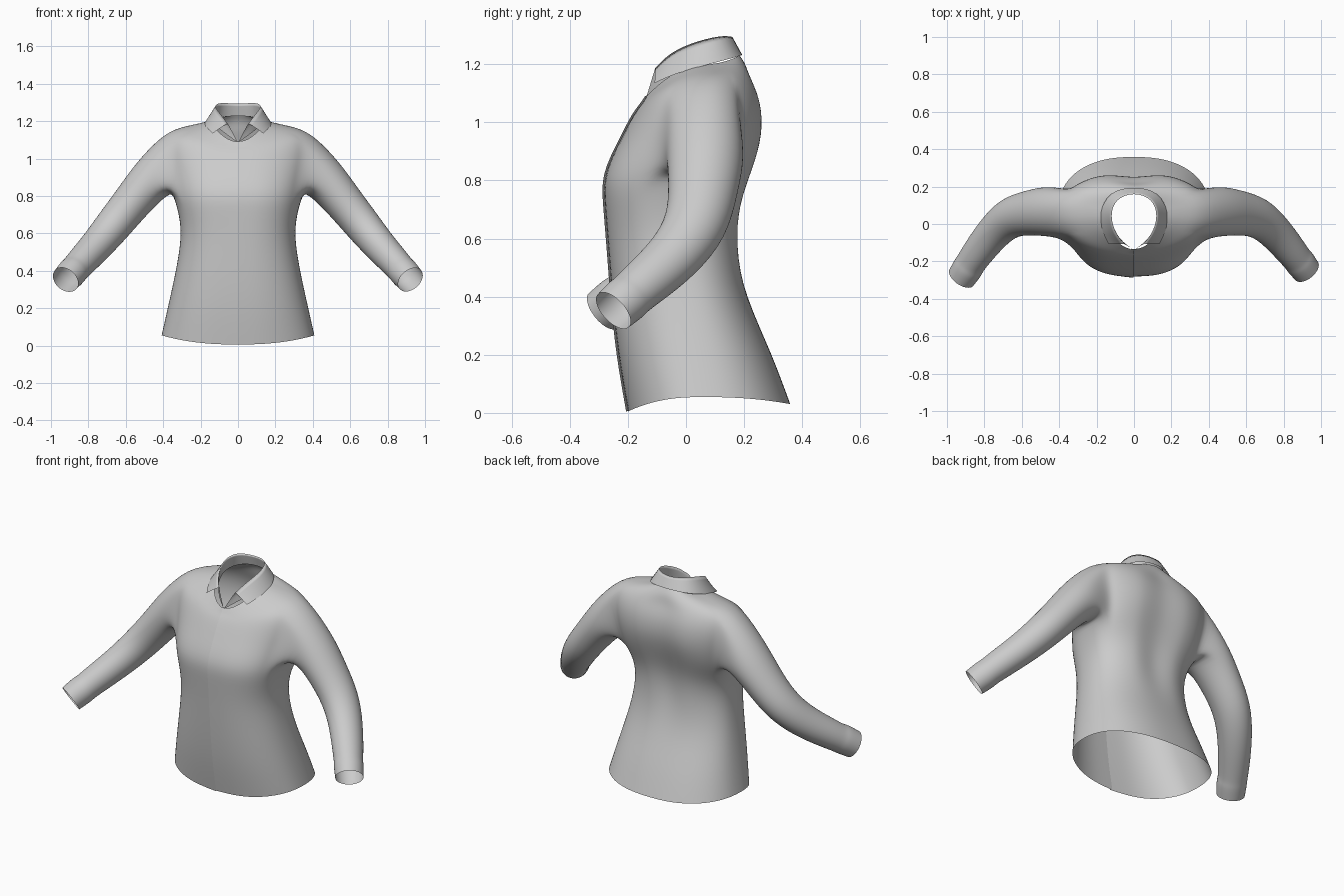
import bpy
import math
from mathutils import Vector

if "Cube" in bpy.data.objects:
    bpy.data.objects.remove(bpy.data.objects["Cube"])


def make(name, verts, faces, creased=()):
    me = bpy.data.meshes.new(name)
    me.from_pydata(verts, [], faces)
    ob = bpy.data.objects.new(name, me)
    bpy.context.collection.objects.link(ob)
    if creased:
        attr = me.attributes.new("crease_edge", 'FLOAT', 'EDGE')
        for e in me.edges:
            if e.vertices[0] in creased and e.vertices[1] in creased:
                attr.data[e.index].value = 0.7
    for p in me.polygons:
        p.use_smooth = True
    sub = ob.modifiers.new("smooth", 'SUBSURF')
    sub.levels = sub.render_levels = 2
    sub.boundary_smooth = 'PRESERVE_CORNERS'
    return ob


def power(v, e):
    return math.copysign(abs(v) ** e, v)


# Torso rings: half width, y front/side/back, z front/side/back, squareness
RINGS = [
    (.41, -.20, .05, .36, .005, .055, .03, .85),
    (.375, -.235, .03, .298, .20, .21, .20, .85),
    (.332, -.255, .0, .205, .40, .40, .40, .85),
    (.302, -.268, -.02, .185, .58, .58, .58, .85),
    (.315, -.28, -.02, .195, .72, .70, .72, .8),
    (.345, -.286, .03, .24, .82, .80, .84, .75),
    (.375, -.225, .055, .278, .94, .92, .96, .82),
    (.405, -.18, .07, .272, 1.03, 1.04, 1.07, .87),
    (.39, -.155, .075, .24, 1.06, 1.145, 1.14, .92),
    (.27, -.145, .08, .21, 1.075, 1.175, 1.195, 1),
    (.15, -.135, .07, .185, 1.09, 1.20, 1.23, 1),
]
COLS = 36
W = COLS + 1

verts, faces = [], []
for i, (hw, yf, ys, yb, zf, zs, zb, e) in enumerate(RINGS):
    for j in range(W):
        t = 2 * math.pi * j / COLS
        c, s = math.cos(t), math.sin(t)
        x = hw * power(s, e) if 0 < j < COLS and j != COLS // 2 else 0
        depth = (ys - yf) if c > 0 else (yb - ys)
        y = ys - depth * power(c, e)
        z = zs + ((zf if c > 0 else zb) - zs) * c * c
        if i > 2:   # spine groove
            y -= .025 * math.exp(-((t - math.pi) / .2) ** 2) * (i < 9)
        if j == 0:  # overlapping front opening
            x = -.015
        if j == COLS:
            x, y = -.003, y - .006
        verts.append((x, y, z))

# Torso faces, leaving a hole for each arm
LOW, HIGH, HALF = 5, 8, 3
for i in range(len(RINGS) - 1):
    for j in range(COLS):
        in_hole = LOW <= i < HIGH and any(
            m - HALF <= j < m + HALF for m in (COLS // 4, 3 * COLS // 4))
        if not in_hole:
            a = i * W + j
            faces.append((a, a + 1, a + W + 1, a + W))

# Sleeves: centre x, y, z, radius in the arm plane, radius front to back
SLEEVE = [
    (.455, .07, .90, .122, .138),
    (.56, .06, .775, .106, .122),
    (.665, .04, .645, .10, .112),
    (.755, -.04, .535, .09, .098),
    (.84, -.145, .445, .083, .088),
    (.875, -.19, .405, .078, .082),
    (.885, -.202, .394, .083, .086),
    (.922, -.25, .352, .077, .08),
]


def armhole(mid):
    """Torso vertices around a hole, from the top middle towards higher columns first."""
    loop = [(HIGH, k) for k in range(0, HALF)]
    loop += [(r, HALF) for r in range(HIGH, LOW, -1)]
    loop += [(LOW, k) for k in range(HALF, -HALF, -1)]
    loop += [(r, -HALF) for r in range(LOW, HIGH)]
    loop += [(HIGH, k) for k in range(-HALF, 0)]
    return loop


for side, mid in ((1, COLS // 4), (-1, 3 * COLS // 4)):
    hole = armhole(mid)
    # on both sides, positive steps go towards the back
    prev = [r * W + mid + side * k for r, k in hole]
    n = len(prev)
    pts = []
    for k, (x, y, z, ru, rv) in enumerate(SLEEVE):
        shift = -.035 * max(0, k - 2) / 5 if side < 0 else 0
        pts.append(Vector((x * side, y + shift, z)))
    for k, c in enumerate(pts):
        tan = (pts[min(k + 1, len(pts) - 1)] - pts[max(k - 1, 0)]).normalized()
        v = Vector((0, 1, 0))
        v = (v - tan * v.dot(tan)).normalized()
        u = tan.cross(v)
        if u.z < 0:
            u = -u
        ring = []
        for q in range(n):
            a = 2 * math.pi * q / n
            p = c + u * math.cos(a) * SLEEVE[k][3] + v * math.sin(a) * SLEEVE[k][4]
            ring.append(len(verts))
            verts.append(tuple(p))
        for q in range(n):
            r = (q + 1) % n
            f = (prev[q], ring[q], ring[r], prev[r])
            faces.append(f if side > 0 else f[::-1])
        prev = ring

make("shirt_body_and_sleeves", verts, faces)

# Collar: stand, fold line and fall, from the front opening round to the back
BASE = [(.0, -.137, 1.085), (.085, -.085, 1.145), (.15, .05, 1.20),
        (.11, .155, 1.222), (0, .187, 1.23)]
FOLD = [(.055, -.105, 1.19), (.095, -.055, 1.245), (.128, .04, 1.285),
        (.10, .135, 1.305), (0, .17, 1.292)]
FALL = [(.135, -.108, 1.135), (.17, -.045, 1.165), (.188, .06, 1.195),
        (.135, .175, 1.225), (0, .203, 1.235)]
cverts, cfaces = [], []
for row in (BASE, FOLD, FALL):
    cverts += row + [(-x, y, z) for x, y, z in row[-2::-1]]
m = 2 * len(BASE) - 1
for i in range(2):
    for j in range(m - 1):
        a = i * m + j
        cfaces.append((a, a + 1, a + m + 1, a + m))
make("collar", cverts, cfaces, set(range(m, 2 * m)))
